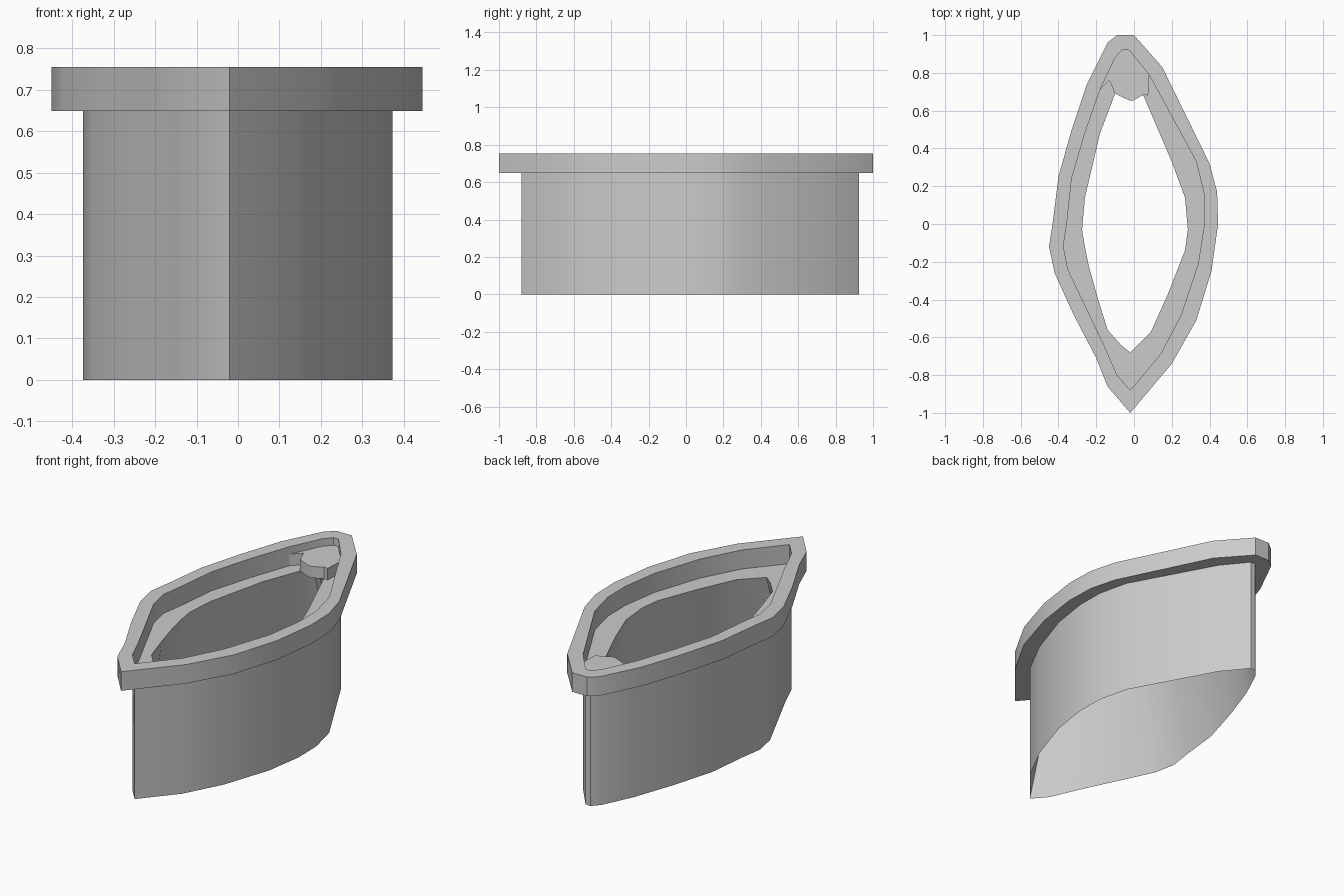
import bpy, bmesh

if "Cube" in bpy.data.objects:
    bpy.data.objects.remove(bpy.data.objects["Cube"])

# Leaf outlines (x, y), clockwise from the rear tip, matched point for point
OUTER = [(0, 1), (.15, .83), (.4, .32), (.44, .17), (.445, 0), (.41, -.25), (.33, -.51),
         (.2, -.74), (-.02, -1), (-.14, -.86), (-.2, -.71), (-.32, -.48), (-.42, -.26),
         (-.45, -.12), (-.43, .01), (-.4, .25), (-.33, .5), (-.25, .74), (-.14, .96), (-.09, 1)]
WALL = [(-.03, .925), (.08, .79), (.33, .33), (.37, .16), (.372, 0), (.34, -.21), (.25, -.48),
        (.14, -.69), (-.02, -.88), (-.09, -.8), (-.15, -.66), (-.25, -.45), (-.35, -.24),
        (-.374, -.12), (-.355, .01), (-.33, .24), (-.26, .48), (-.18, .71), (-.1, .88), (-.06, .925)]
HOLE = [(-.02, .74), (.05, .68), (.2, .33), (.27, .14), (.285, -.03), (.27, -.14), (.18, -.37),
        (.09, -.57), (-.02, -.68), (-.07, -.64), (-.14, -.56), (-.19, -.4), (-.24, -.22),
        (-.262, -.11), (-.275, -.03), (-.26, .14), (-.18, .48), (-.1, .69), (-.07, .72), (-.05, .74)]
# Stem tab filling the rear tip of the recess
TAB = [(-.03, .925), (.08, .79), (.075, .68), (.05, .685), (0, .655), (-.025, .655),
       (-.06, .67), (-.1, .69), (-.13, .76), (-.18, .71), (-.1, .88), (-.06, .925)]

Z_LEDGE, Z_TOP, Z_TAB = 0.648, 0.754, 0.712


def finish(bm, name):
    bmesh.ops.recalc_face_normals(bm, faces=bm.faces)
    mesh = bpy.data.meshes.new(name)
    bm.to_mesh(mesh)
    bm.free()
    obj = bpy.data.objects.new(name, mesh)
    bpy.context.collection.objects.link(obj)
    bpy.ops.object.select_all(action='DESELECT')
    obj.select_set(True)
    bpy.context.view_layer.objects.active = obj
    bpy.ops.object.shade_smooth_by_angle(angle=0.52)
    return obj


def loft(name, rings, closed=True):
    """Bridge (outline, z) rings; closed joins last to first, otherwise caps the ends."""
    bm = bmesh.new()
    loops = [[bm.verts.new((x, y, z)) for x, y in pts] for pts, z in rings]
    n = len(loops[0])
    pairs = list(zip(loops, loops[1:]))
    if closed:
        pairs.append((loops[-1], loops[0]))
    else:
        bm.faces.new(loops[0])
        bm.faces.new(loops[-1])
    for a, b in pairs:
        for i in range(n):
            j = (i + 1) % n
            bm.faces.new((a[i], a[j], b[j], b[i]))
    return finish(bm, name)


# Raised flange around the top
loft("flange", [(OUTER, Z_LEDGE), (OUTER, Z_TOP), (WALL, Z_TOP), (WALL, Z_LEDGE)])
# Cutter body: straight outside, inside tapering to a knife edge at the bottom
loft("cutter_wall", [(WALL, 0), (WALL, Z_LEDGE), (HOLE, Z_LEDGE)])
# Stem tab
loft("stem_tab", [(TAB, Z_LEDGE), (TAB, Z_TAB)], closed=False)
